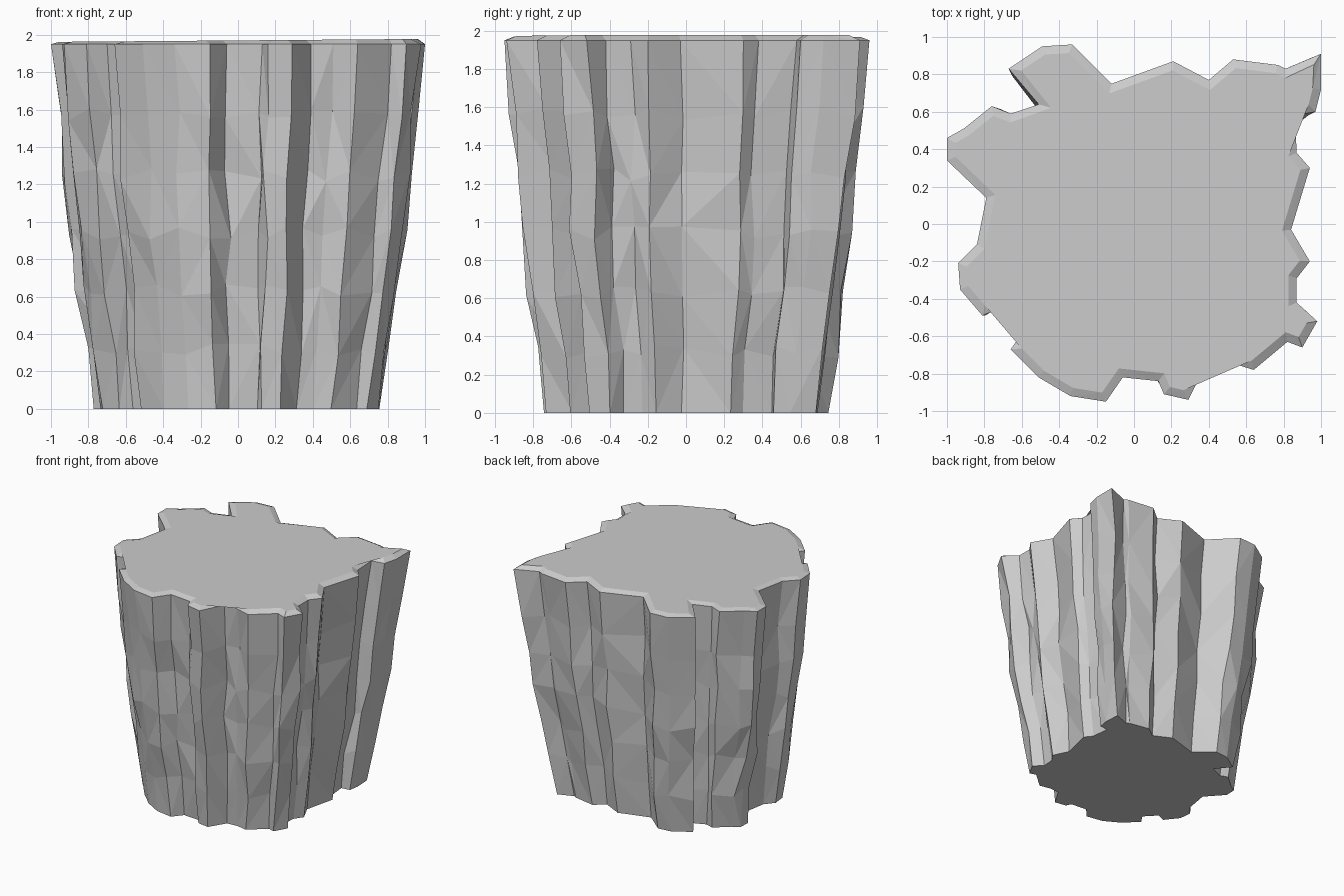
import bpy, bmesh, random
from mathutils import Vector

if "Cube" in bpy.data.objects:
    bpy.data.objects.remove(bpy.data.objects["Cube"])

random.seed(4)

# Jagged rim outline seen from above, counter-clockwise from the back right corner
RIM = [(1, .91), (.81, .83), (.77, .85), (.53, .88), (.40, .77), (.21, .87), (-.12, .75),
       (-.33, .96), (-.49, .95), (-.67, .83), (-.51, .64), (-.66, .59), (-.76, .63),
       (-.91, .51), (-1, .46), (-1, .34), (-.79, .14), (-.84, -.11), (-.94, -.21),
       (-.93, -.35), (-.81, -.49), (-.70, -.44), (-.58, -.56), (-.66, -.67), (-.51, -.82),
       (-.34, -.92), (-.15, -.95), (-.06, -.82), (.13, -.84), (.16, -.91), (.29, -.94),
       (.39, -.74), (.51, -.74), (.64, -.78), (.82, -.63), (.90, -.66), (.98, -.52),
       (.87, -.42), (.87, -.29), (.94, -.20), (.84, -.03), (.94, .30), (.87, .38),
       (.86, .58), (.97, .60), (1, .72)]
# (height, how far the wall has flared from foot to rim)
LEVELS = [(0, 0), (.32, .17), (.63, .37), (.94, .58), (1.25, .70), (1.57, .82), (1.95, 1)]
N = len(RIM)
rim = [Vector(p) for p in RIM]


def foot(p):
    """Foot outline: narrower, with shallower grooves."""
    r = p.length
    return p * ((.78 * r + .12 * (.98 - r)) / r)


def inset(i, d):
    """Move a rim point inward along its mitred normal."""
    a = (rim[i] - rim[i - 1]).normalized()
    b = (rim[(i + 1) % N] - rim[i]).normalized()
    na, nb = Vector((-a.y, a.x)), Vector((-b.y, b.x))
    m = (na + nb).normalized()
    return rim[i] + m * d / max(m.dot(na), .65)


bm = bmesh.new()
rings = []

# Rocky wall, slightly irregular between foot and rim
for z, t in LEVELS:
    j = .018 if 0 < t < 1 else 0
    ring = []
    for p in rim:
        q = foot(p).lerp(p, t)
        ring.append(bm.verts.new((q.x + random.uniform(-j, j), q.y + random.uniform(-j, j),
                                  z + random.uniform(-2, 2) * j)))
    rings.append(ring)

# Bevelled lip rising to the gently tilted top
top = []
for i in range(N):
    q = inset(i, .045)
    top.append(bm.verts.new((q.x, q.y, 1.97 + .008 * q.x)))
rings.append(top)

for lo, hi in zip(rings, rings[1:]):
    for i in range(N):
        k = (i + 1) % N
        a, b, c, d = lo[i], lo[k], hi[k], hi[i]
        if random.random() < .5:
            bm.faces.new((a, b, c))
            bm.faces.new((a, c, d))
        else:
            bm.faces.new((a, b, d))
            bm.faces.new((b, c, d))

# Flat top and underside
caps = [bm.faces.new(top), bm.faces.new(rings[0][::-1])]
bmesh.ops.triangulate(bm, faces=caps)
bmesh.ops.recalc_face_normals(bm, faces=bm.faces[:])

mesh = bpy.data.meshes.new("rock_pillar")
bm.to_mesh(mesh)
bm.free()
bpy.context.collection.objects.link(bpy.data.objects.new("rock_pillar", mesh))
